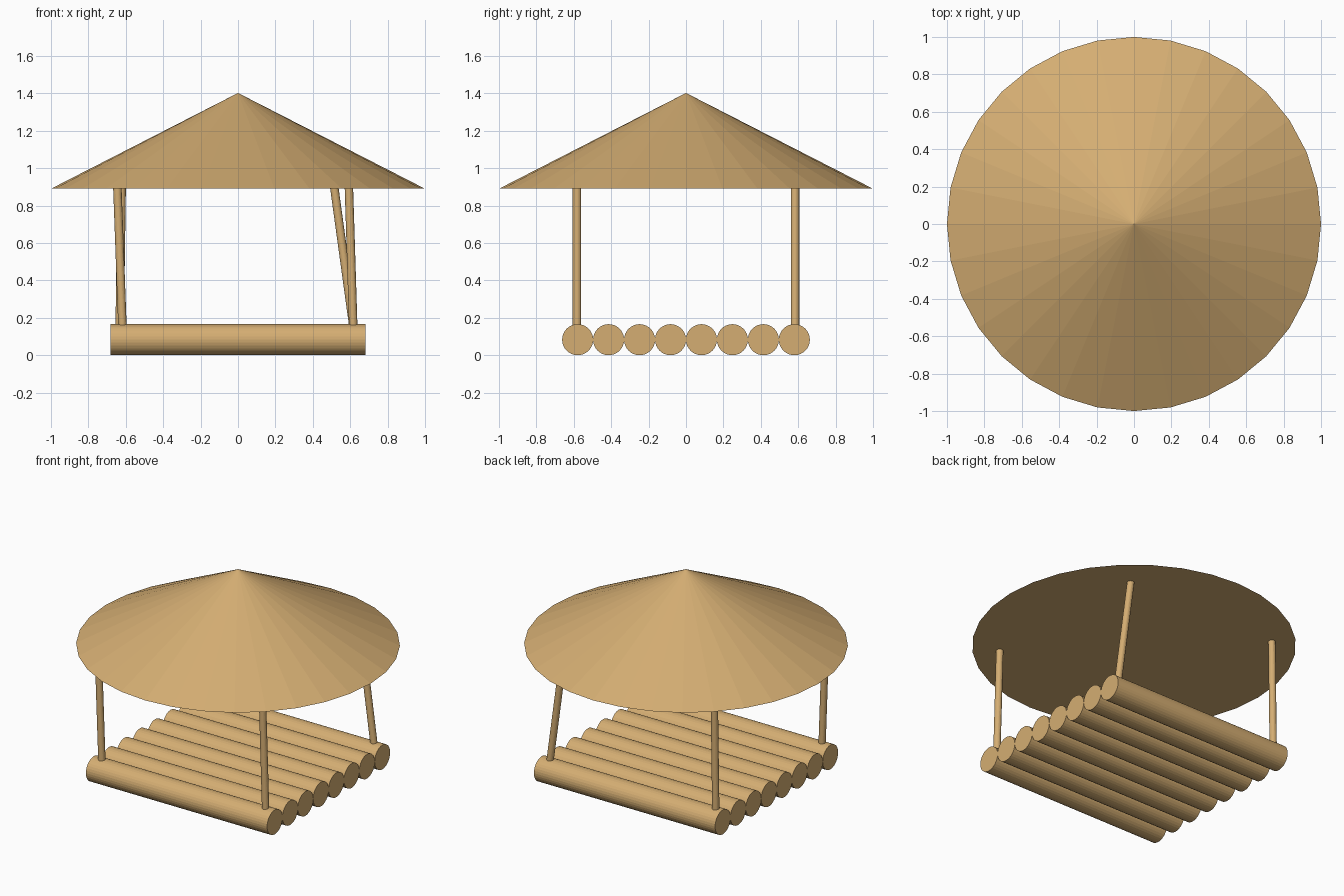
import bpy
from mathutils import Vector

if "Cube" in bpy.data.objects:
    bpy.data.objects.remove(bpy.data.objects["Cube"])

wood = bpy.data.materials.new("tan wood")
wood.diffuse_color = (0.66, 0.42, 0.17, 1)
wood.use_nodes = True
wood.node_tree.nodes["Principled BSDF"].inputs["Base Color"].default_value = wood.diffuse_color


def rod(name, start, end, radius):
    """Capped 32-sided cylinder between two points."""
    start, end = Vector(start), Vector(end)
    axis = end - start
    bpy.ops.mesh.primitive_cylinder_add(
        vertices=32, radius=radius, depth=axis.length,
        location=(start + end) / 2,
        rotation=axis.to_track_quat('Z', 'Y').to_euler())
    obj = bpy.context.object
    obj.name = name
    obj.data.materials.append(wood)
    return obj


# Floor: eight logs lying side by side along x
LOG_R = 0.083
for i in range(8):
    y = (i - 3.5) * 0.1655
    rod(f"floor_log_{i + 1}", (-0.683, y, LOG_R), (0.683, y, LOG_R), LOG_R)

# Posts: slightly crooked, each leaning by its own amount (x at foot, x at top)
posts = {
    "front_left_post": (-0.617, -0.645, -0.583),
    "front_right_post": (0.617, 0.593, -0.583),
    "back_left_post": (-0.633, -0.622, 0.583),
    "back_right_post": (0.62, 0.515, 0.583),
}
for name, (foot_x, top_x, y) in posts.items():
    rod(name, (foot_x, y, 0.13), (top_x, y, 0.895), 0.0225)

# Roof: wide faceted cone with a flat underside
bpy.ops.mesh.primitive_cone_add(vertices=32, radius1=1.0, radius2=0,
                                depth=0.512, location=(0, 0, 0.89 + 0.256))
roof = bpy.context.object
roof.name = "roof"
roof.data.materials.append(wood)
